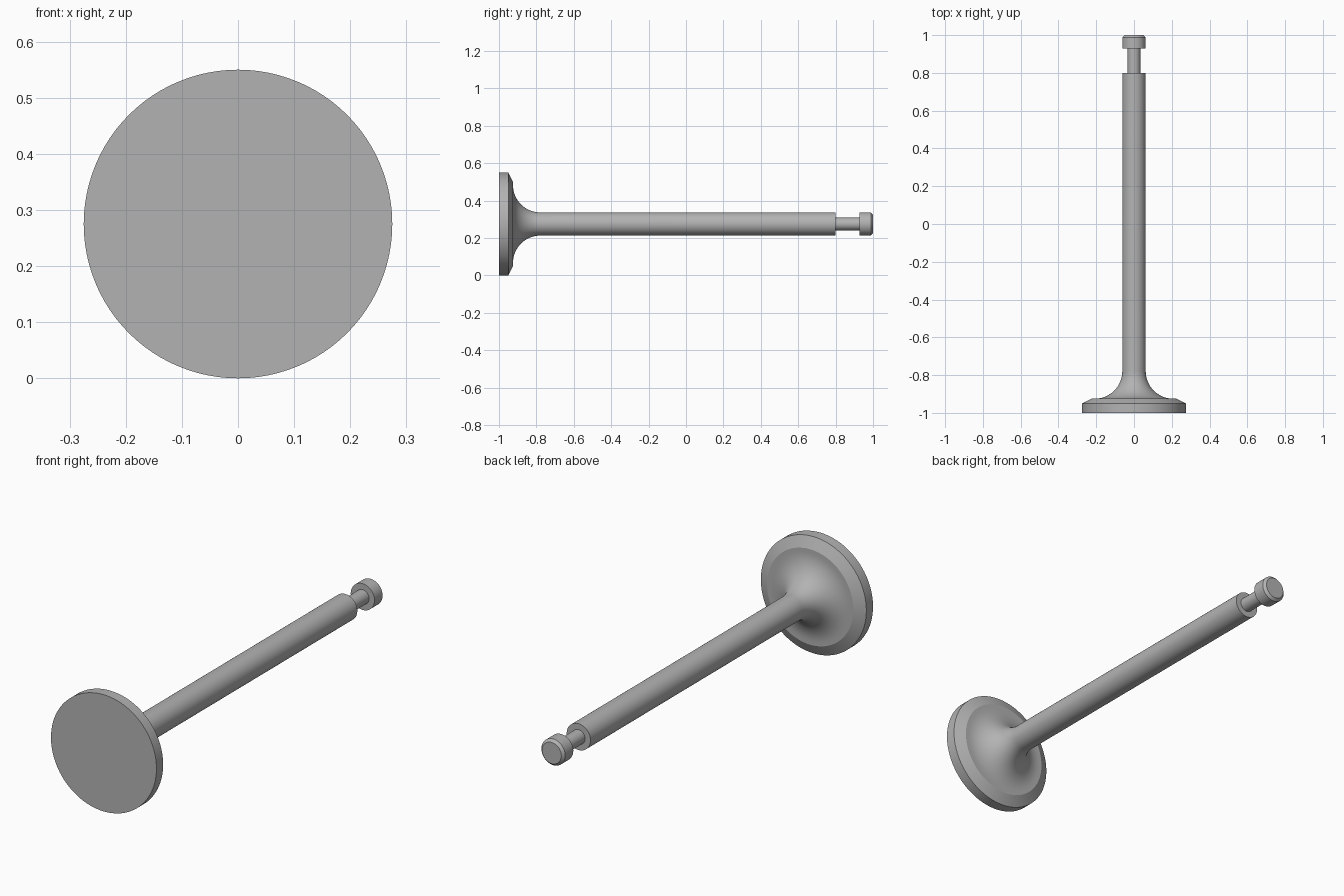
import bpy, bmesh, math
from mathutils import Matrix, Vector

cube = bpy.data.objects.get("Cube")
if cube:
    bpy.data.objects.remove(cube, do_unlink=True)

HEAD_R, STEM_R, NECK_R = 0.275, 0.062, 0.034
FILLET = 0.146
SEGMENTS = 96

steel = bpy.data.materials.new("steel grey")
steel.use_nodes = True
colour = (0.45, 0.45, 0.45, 1)
steel.diffuse_color = colour
steel.node_tree.nodes["Principled BSDF"].inputs["Base Color"].default_value = colour


def lathe(name, profile):
    """Spin (radius, y) points around the long axis."""
    bm = bmesh.new()
    verts = [bm.verts.new((r, y, HEAD_R)) for r, y in profile]
    edges = [bm.edges.new(pair) for pair in zip(verts, verts[1:])]
    bmesh.ops.spin(bm, geom=verts + edges, cent=(0, 0, HEAD_R), axis=(0, 1, 0),
                   angle=math.tau, steps=SEGMENTS, use_merge=True)
    bmesh.ops.remove_doubles(bm, verts=bm.verts, dist=1e-5)
    bmesh.ops.recalc_face_normals(bm, faces=bm.faces)
    mesh = bpy.data.meshes.new(name)
    bm.to_mesh(mesh)
    bm.free()
    mesh.materials.append(steel)
    obj = bpy.data.objects.new(name, mesh)
    bpy.context.collection.objects.link(obj)
    bpy.ops.object.select_all(action="DESELECT")
    obj.select_set(True)
    bpy.context.view_layer.objects.active = obj
    bpy.ops.object.shade_smooth_by_angle(angle=math.radians(25))
    return obj


# Flared head: flat face, rim, seat chamfer and concave fillet into the stem
seat_y = -0.925
flare = []
for i in range(17):
    a = math.pi / 2 * i / 16
    flare.append((STEM_R + FILLET * (1 - math.sin(a)),
                  seat_y + FILLET * (1 - math.cos(a))))
head = [(0, -1), (HEAD_R, -1), (HEAD_R, -0.95), (0.225, seat_y)]

# Stem, keeper groove and chamfered tip continue the same turned body
stem = [(STEM_R, 0.8), (NECK_R, 0.8), (NECK_R, 0.928)]
tip = [(STEM_R, 0.928), (STEM_R, 0.988), (0.05, 1), (0, 1)]
lathe("valve_body", head + flare + stem + tip)
